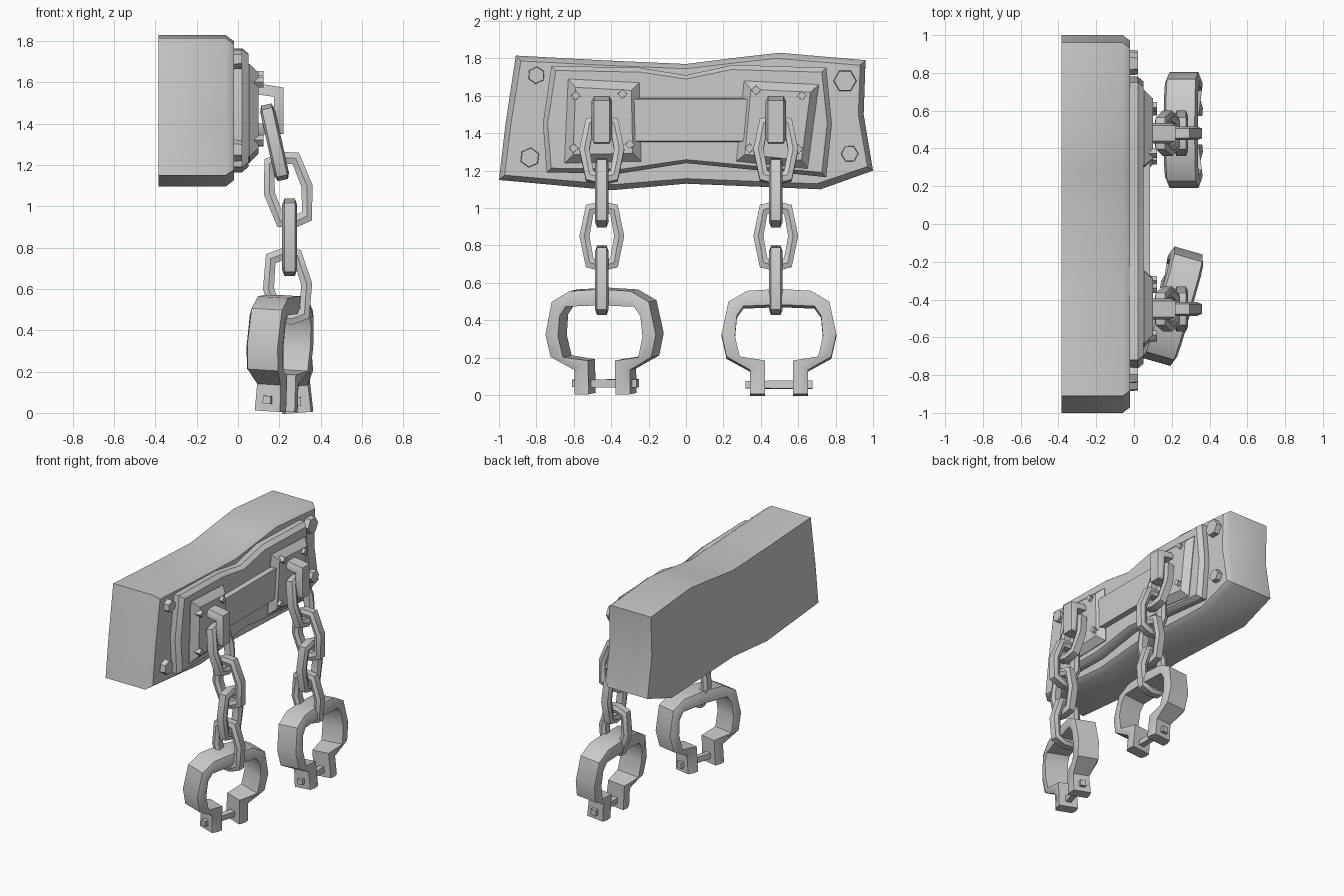
import bpy, bmesh
from math import pi, radians
from mathutils import Matrix

if "Cube" in bpy.data.objects:
    bpy.data.objects.remove(bpy.data.objects["Cube"])


def finish(name, bm, mat=Matrix(), angle=35):
    bmesh.ops.recalc_face_normals(bm, faces=bm.faces)
    me = bpy.data.meshes.new(name)
    bm.to_mesh(me)
    bm.free()
    me.transform(mat)
    ob = bpy.data.objects.new(name, me)
    bpy.context.collection.objects.link(ob)
    bpy.ops.object.select_all(action='DESELECT')
    ob.select_set(True)
    bpy.context.view_layer.objects.active = ob
    bpy.ops.object.shade_smooth_by_angle(angle=radians(angle))
    return ob


def loft(bm, rings, closed=False):
    """Skin equal-sized rings of points; cap the ends unless closed."""
    vs = [[bm.verts.new(p) for p in r] for r in rings]
    n = len(vs[0])
    for k in range(len(vs) if closed else len(vs) - 1):
        a, b = vs[k], vs[(k + 1) % len(vs)]
        for i in range(n):
            j = (i + 1) % n
            bm.faces.new((a[i], a[j], b[j], b[i]))
    if not closed:
        bm.faces.new(vs[0])
        bm.faces.new(vs[-1])


def slab(name, outline, layers, angle=35):
    """Outline in (y, z), stacked along x with an inset per layer."""
    ys, zs = zip(*outline)
    cy, cz = (min(ys) + max(ys)) / 2, (min(zs) + max(zs)) / 2
    hy, hz = max(ys) - cy, max(zs) - cz
    bm = bmesh.new()
    loft(bm, [[(x, cy + (y - cy) * (1 - d / hy), cz + (z - cz) * (1 - d / hz))
               for y, z in outline] for x, d in layers])
    return finish(name, bm, angle=angle)


def band(name, pairs, mat, closed, si=0.7, so=0.7):
    """Strap in the local yz plane from (outer y, z, inner y, z, half width)."""
    bm = bmesh.new()
    rings = []
    for oy, oz, iy, iz, w in pairs:
        my, mz = (oy + iy) / 2, (oz + iz) / 2
        rings.append([(-w * so, oy, oz), (w * so, oy, oz), (w, my, mz),
                      (w * si, iy, iz), (-w * si, iy, iz), (-w, my, mz)])
    loft(bm, rings, closed)
    return finish(name, bm, mat, 40)


def rod(name, sides, r, depth, mat):
    bm = bmesh.new()
    bmesh.ops.create_cone(bm, cap_ends=True, segments=sides, radius1=r,
                          radius2=r * 0.92, depth=depth)
    return finish(name, bm, mat, 25)


T = lambda x, y, z: Matrix.Translation((x, y, z))
R = lambda a, ax: Matrix.Rotation(a, 4, ax)

# Stone block
slab("wall_block", [(-1, 1.15), (-.965, 1.45), (-.91, 1.815), (-.45, 1.79), (0, 1.77),
                    (.28, 1.805), (.5, 1.83), (.96, 1.79), (.95, 1.5), (1, 1.2),
                    (.72, 1.1), (0, 1.13), (-.4, 1.095)],
     [(-.385, 0), (-.06, 0), (-.02, .03)], 45)

# Mounting plate with waisted outline
slab("mounting_plate", [(-.745, 1.19), (-.765, 1.45), (-.72, 1.76), (-.25, 1.75), (0, 1.71),
                        (.25, 1.765), (.75, 1.75), (.78, 1.45), (.75, 1.165),
                        (.35, 1.205), (0, 1.24), (-.35, 1.185)],
     [(-.03, 0), (.02, 0), (.05, .025)])

# Raised pads and the bar joining them
slab("pad_left", [(-.65, 1.24), (-.63, 1.69), (-.25, 1.67), (-.24, 1.25)],
     [(.04, 0), (.055, 0), (.1, .045)])
slab("pad_right", [(.27, 1.25), (.31, 1.68), (.71, 1.66), (.65, 1.21)],
     [(.04, 0), (.055, 0), (.1, .045)])
slab("joining_bar", [(-.3, 1.35), (-.3, 1.59), (.34, 1.59), (.34, 1.35)],
     [(.04, 0), (.085, .008)])

# Bolts
for y, z, r in [(-.8, 1.71, .048), (-.835, 1.27, .055), (.85, 1.68, .064), (.875, 1.29, .048)]:
    rod("corner_bolt", 6, r, .06, T(-.01, y, z) @ R(pi / 2, 'Y') @ R(.2 + y, 'Z'))
for y, z in [(-.59, 1.6), (-.34, 1.61), (-.3, 1.34), (-.6, 1.32),
             (.375, 1.63), (.62, 1.6), (.6, 1.315), (.34, 1.32)]:
    rod("pad_bolt", 4, .027, .06, T(.093, y, z) @ R(pi / 2, 'Y') @ R(.15 * y, 'Z'))

# Shared profiles: staple, chain link, shackle
staple = [(.07, 1.6, .07, 1.545, .055), (.22, 1.575, .175, 1.53, .055),
          (.22, 1.35, .175, 1.4, .055), (.07, 1.345, .07, 1.4, .055)]
link = [(0, .187, 0, .13, .036), (.085, .167, .045, .118, .036), (.12, 0, .066, 0, .036),
        (.085, -.167, .045, -.118, .036), (0, -.187, 0, -.13, .036)]
link += [(-a, b, -c, d, w) for a, b, c, d, w in link[3:0:-1]]
half = [(.17, .553, .19, .47, .09), (.27, .495, .225, .42, .09), (.307, .32, .235, .31, .09),
        (.28, .2, .21, .2, .09), (.155, .13, .075, .18, .07), (.155, 0, .075, 0, .075)]
shackle = [(-a, b, -c, d, w) for a, b, c, d, w in half[::-1]] + [(0, .563, 0, .478, .09)] + half

# Two hanging sets: chain y, shackle base x, y, z and its turn and tilt
for cy, sx, sy, sz, turn, tilt in [(-.45, .185, -.43, .008, -16, .06),
                                   (.48, .29, .497, .0, 0, -.08)]:
    band("staple", staple, T(0, cy, 0) @ R(-pi / 2, 'Z'), False, 1, .75)
    for x, z, lean, spin in [(.177, 1.31, -.22, 0), (.243, 1.08, -.19, 90),
                             (.25, .85, 0, 0), (.24, .613, -.12, 90)]:
        band("chain_link", link, T(x, cy, z) @ R(lean, 'Y') @ R(radians(spin), 'Z'), True)
    m = T(sx, sy, sz) @ R(radians(turn), 'Z') @ R(tilt, 'Y')
    band("shackle", shackle, m, False, .95, .85)
    rod("shackle_pin", 4, .03, .36, m @ T(0, 0, .055) @ R(pi / 2, 'X') @ R(pi / 4, 'Z'))
